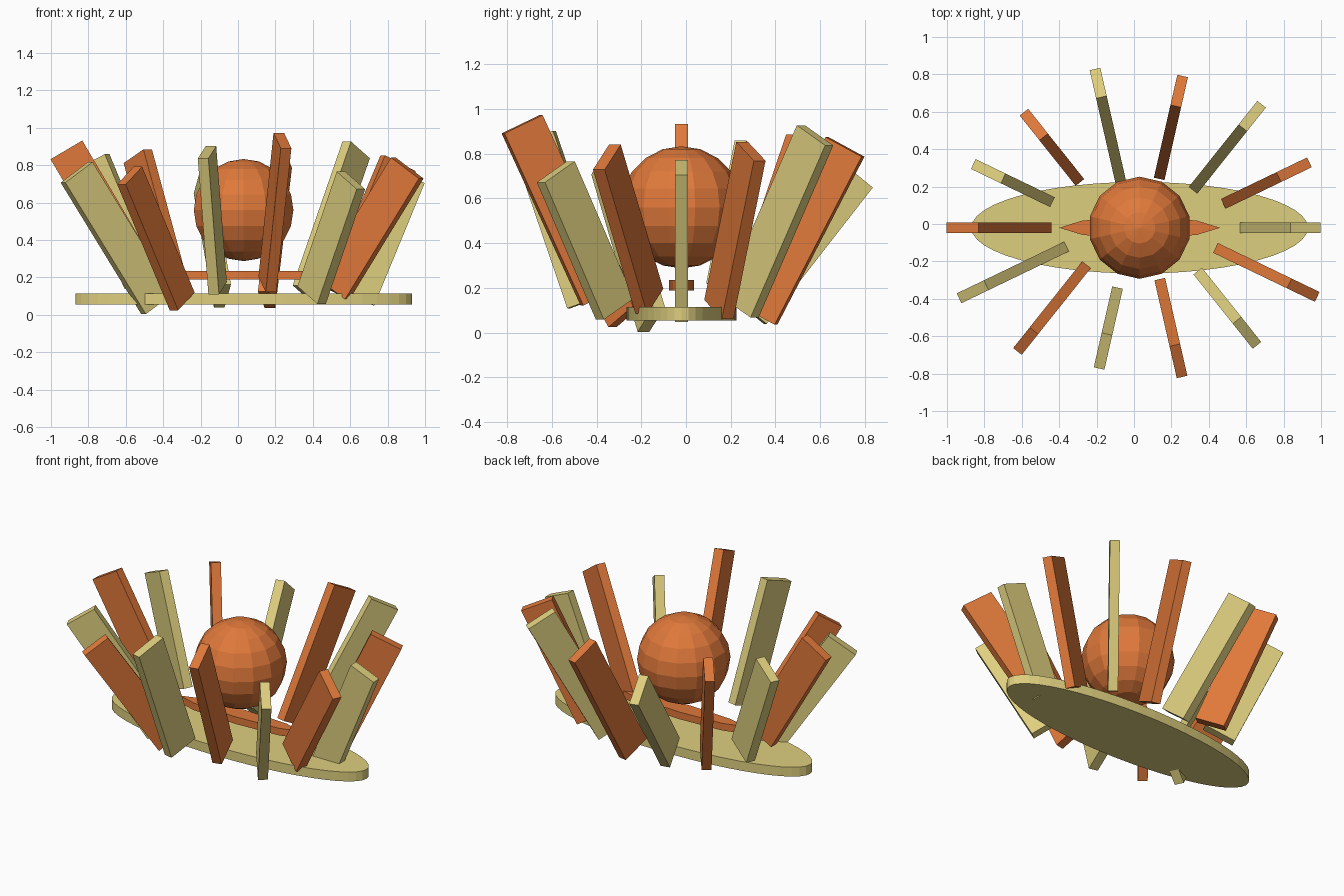
import bpy
from math import cos, sin, pi, radians
from mathutils import Matrix, Vector

default = bpy.data.objects.get("Cube")
if default:
    bpy.data.objects.remove(default, do_unlink=True)


def make_material(name, colour):
    mat = bpy.data.materials.new(name)
    mat.use_nodes = True
    mat.diffuse_color = (*colour, 1)
    mat.node_tree.nodes["Principled BSDF"].inputs["Base Color"].default_value = (*colour, 1)
    return mat


orange = make_material("burnt orange", (0.74, 0.19, 0.043))
khaki = make_material("pale khaki", (0.73, 0.62, 0.21))
centre = Vector((0.03, -0.02, 0))


def finish(name, material):
    obj = bpy.context.object
    obj.name = name
    obj.data.materials.append(material)
    return obj


def oval_plate(name, sides, radius_x, radius_y, z, thickness, material):
    bpy.ops.mesh.primitive_cylinder_add(vertices=sides, radius=1, depth=1)
    plate = finish(name, material)
    # put a corner of the outline on the long axis
    plate.data.transform(Matrix.Rotation(pi / 2, 4, "Z"))
    plate.scale = (radius_x, radius_y, thickness)
    plate.location = centre + Vector((0, 0, z))


# Oval base and the narrow faceted plate under the ball
oval_plate("base_plate", 48, 0.9, 0.245, 0.085, 0.06, khaki)
oval_plate("ball_support", 8, 0.43, 0.055, 0.212, 0.046, orange)

# Faceted ball
bpy.ops.mesh.primitive_uv_sphere_add(segments=14, ring_count=10, radius=0.273,
                                     location=centre + Vector((0, 0, 0.56)))
finish("centre_ball", orange)

# Ring of leaning slats: length, width, outward lean in degrees, centre height
slats = [
    (0.71, 0.175, 22.4, 0.41),
    (0.78, 0.2, 25, 0.457),
    (0.88, 0.185, 29, 0.497),
    (0.85, 0.187, 28, 0.455),
    (0.78, 0.197, 38.6, 0.405),
    (0.78, 0.185, 23.5, 0.49),
    (0.7, 0.195, 24.7, 0.5),
    (0.77, 0.197, 30.5, 0.55),
    (0.85, 0.195, 34.2, 0.41),
    (0.81, 0.17, 33.8, 0.408),
    (0.77, 0.2, 19.3, 0.505),
    (0.85, 0.193, 25.2, 0.547),
    (0.7, 0.195, 28.8, 0.412),
    (0.78, 0.2, 34.2, 0.462),
]
for i, (length, width, lean, height) in enumerate(slats):
    angle = 2 * pi * i / len(slats)
    bpy.ops.mesh.primitive_cube_add(size=1)
    slat = finish(f"slat_{i + 1}", orange if i % 2 else khaki)
    slat.scale = (width, 0.058, length)
    slat.rotation_euler = (0, radians(lean), angle)
    slat.location = centre + Vector((0.752 * cos(angle), 0.55 * sin(angle), height))
